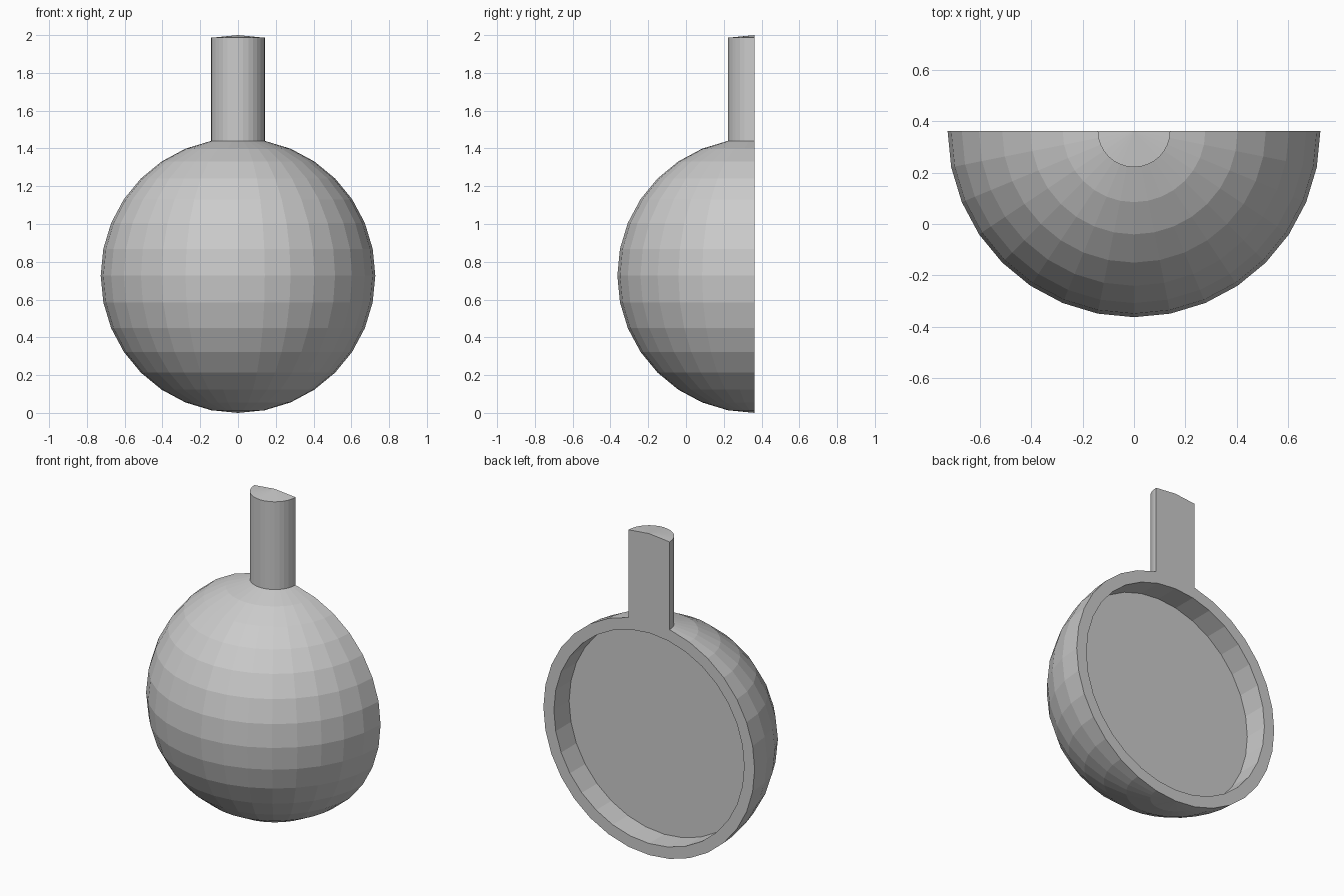
import bpy, bmesh
from math import sin, cos, pi
from mathutils import Vector

if "Cube" in bpy.data.objects:
    bpy.data.objects.remove(bpy.data.objects["Cube"])

R = 0.727          # bulb radius
SEG = 32           # sides all round
RIM = 0.655        # radius of the recess in the flat back
DEPTH = 0.15       # depth of the recess
LIFT = 2 - 2 * R   # stem length


def ring_point(k, r, y=0.0):
    """Point k of a circle standing in the back plane, k = 0 at the bottom."""
    a = -pi / 2 + 2 * pi * k / SEG
    return Vector((r * cos(a), y, R + r * sin(a)))


bm = bmesh.new()


def face(points):
    bm.faces.new([bm.verts.new(p) for p in points])


# Half-turned shell: bulb profile whose top cap is pulled up into the stem
up = Vector((0, 0, LIFT))
half = SEG // 2
profile = [ring_point(k, R) for k in range(half)]
profile += [ring_point(half - 1, R) + up, ring_point(half, R) + up]
verts = [bm.verts.new(p) for p in profile]
edges = [bm.edges.new(pair) for pair in zip(verts, verts[1:])]
bmesh.ops.spin(bm, geom=verts + edges, cent=(0, 0, 0), axis=(0, 0, 1),
               angle=-pi, steps=half, use_duplicate=False)

# Flat rim, recess wall and recess floor
for k in range(SEG):
    if k not in (half - 1, half):
        face([ring_point(k, R), ring_point(k + 1, R),
              ring_point(k + 1, RIM), ring_point(k, RIM)])
    face([ring_point(k, RIM), ring_point(k + 1, RIM),
          ring_point(k + 1, RIM, -DEPTH), ring_point(k, RIM, -DEPTH)])
face([ring_point(k, RIM, -DEPTH) for k in range(SEG)])

# Flat back of the stem, joined to the top of the rim
face([ring_point(half - 1, R)]
     + [ring_point(k, R) + up for k in (half - 1, half, half + 1)]
     + [ring_point(half + 1, R)]
     + [ring_point(k, RIM) for k in (half + 1, half, half - 1)])

bmesh.ops.remove_doubles(bm, verts=bm.verts, dist=0.0005)
bmesh.ops.recalc_face_normals(bm, faces=bm.faces)
bmesh.ops.translate(bm, verts=bm.verts, vec=(0, R / 2, 0))

mesh = bpy.data.meshes.new("half_bulb_with_stem")
bm.to_mesh(mesh)
bm.free()
bpy.context.collection.objects.link(bpy.data.objects.new("half_bulb_with_stem", mesh))
